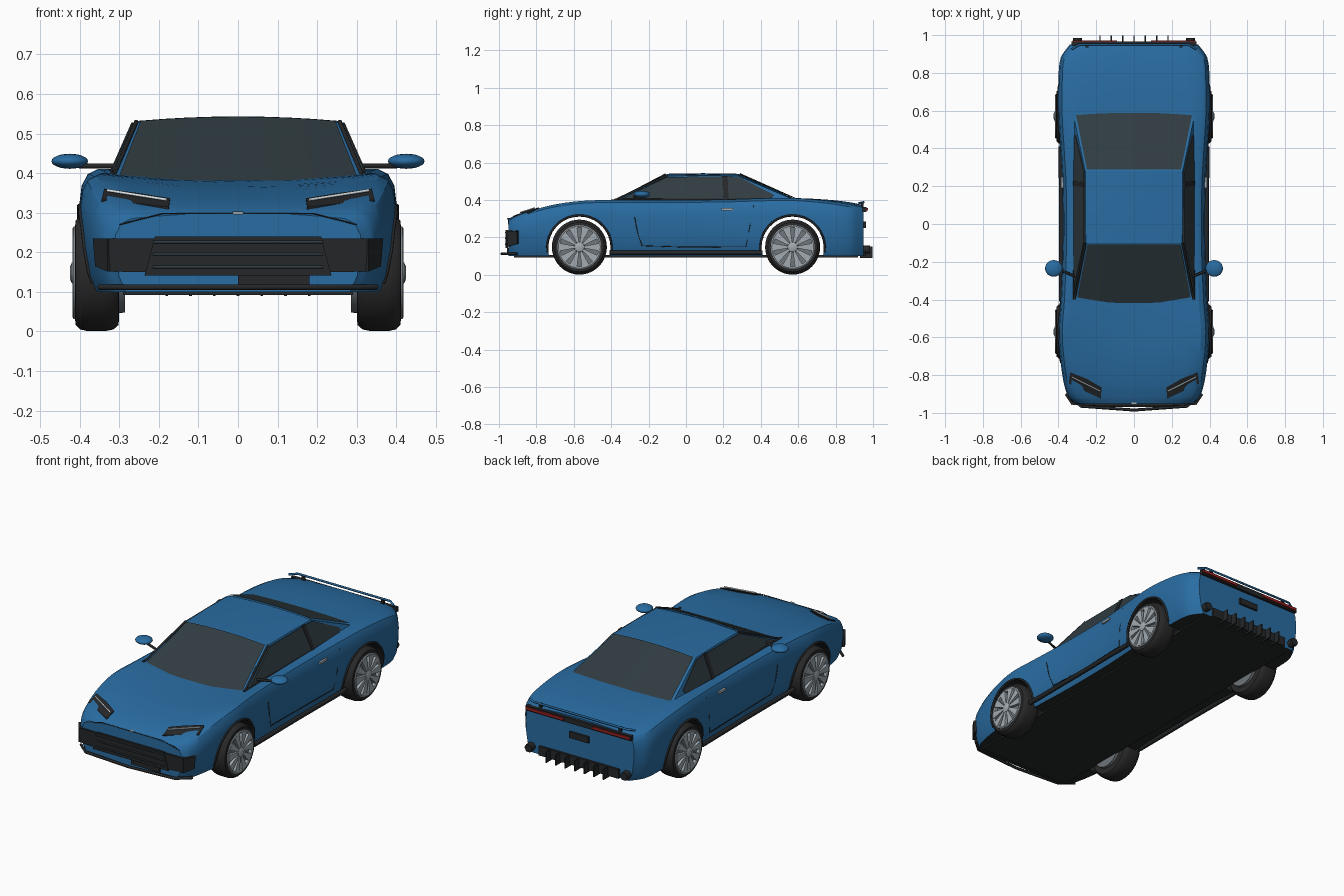
import bpy, bmesh, math
from mathutils import Vector as V
from mathutils.bvhtree import BVHTree

if "Cube" in bpy.data.objects:
    bpy.data.objects.remove(bpy.data.objects["Cube"])

def material(name, *c):
    m = bpy.data.materials.new(name)
    m.diffuse_color = (*c, 1)
    m.use_nodes = True
    m.node_tree.nodes["Principled BSDF"].inputs["Base Color"].default_value = m.diffuse_color
    return m

BLUE = material("paint", 0.022, 0.15, 0.36)
BLACK = material("black_trim", 0.018, 0.02, 0.022)
GLASS = material("glass", 0.03, 0.045, 0.052)
RUBBER = material("rubber", 0.022, 0.022, 0.022)
METAL = material("alloy", 0.36, 0.41, 0.45)
RED = material("red_lamp", 0.35, 0.015, 0.015)
WHITE = material("white_lamp", 0.75, 0.82, 0.86)

def mesh(name, verts, faces, mat, angle=None):
    me = bpy.data.meshes.new(name)
    me.from_pydata([tuple(v) for v in verts], [], faces)
    bm = bmesh.new()
    bm.from_mesh(me)
    bmesh.ops.recalc_face_normals(bm, faces=bm.faces)
    bm.to_mesh(me)
    bm.free()
    ob = bpy.data.objects.new(name, me)
    bpy.context.collection.objects.link(ob)
    me.materials.append(mat)
    if angle:
        smooth(ob, angle)
    return ob

def smooth(ob, angle):
    bpy.ops.object.select_all(action='DESELECT')
    ob.select_set(True)
    bpy.context.view_layer.objects.active = ob
    bpy.ops.object.shade_smooth_by_angle(angle=math.radians(angle))

def loft(name, rings, mat, angle=None, caps=True, closed=True):
    n = len(rings[0])
    faces = [(i*n+j, i*n+(j+1) % n, (i+1)*n+(j+1) % n, (i+1)*n+j)
             for i in range(len(rings)-1) for j in range(n if closed else n-1)]
    if caps:
        faces += [tuple(range(n)), tuple(range((len(rings)-1)*n, len(rings)*n))]
    return mesh(name, [p for r in rings for p in r], faces, mat, angle)

def panel(name, pts, t, mat):
    """Flat polygon given a thickness along its own normal."""
    pts = [V(p) for p in pts]
    nrm = (pts[1]-pts[0]).cross(pts[2]-pts[0]).normalized() * t / 2
    return loft(name, [[p-nrm for p in pts], [p+nrm for p in pts]], mat)

def box(name, lo, hi, mat):
    (a, b, c), (d, e, f) = lo, hi
    return panel(name, [(a, b, c), (d, b, c), (d, b, f), (a, b, f)], 0, mat) if b == e else \
        loft(name, [[(a, y, c), (d, y, c), (d, y, f), (a, y, f)] for y in (b, e)], mat)

def rod(name, pts, r, mat):
    cu = bpy.data.curves.new(name, 'CURVE')
    cu.dimensions, cu.bevel_depth, cu.bevel_resolution, cu.use_fill_caps = '3D', r, 1, True
    sp = cu.splines.new('POLY')
    sp.points.add(len(pts)-1)
    for p, q in zip(sp.points, pts):
        p.co = (*q, 1)
    cu.materials.append(mat)
    ob = bpy.data.objects.new(name, cu)
    bpy.context.collection.objects.link(ob)

# Body shell: stations of y, half width, shoulder height, centre height
ST = [(-.95, .315, .285, .30), (-.92, .345, .307, .313), (-.85, .37, .335, .335),
      (-.72, .39, .372, .358), (-.57, .40, .394, .37), (-.40, .388, .40, .38),
      (-.1, .377, .40, .388), (.2, .379, .402, .396), (.4, .39, .408, .405),
      (.57, .40, .41, .41), (.75, .40, .396, .402), (.88, .388, .375, .387),
      (.95, .34, .36, .372)]

def section(y, w, zt, zc):
    half = [(w-.032, .10), (w-.014, .14), (w-.003, .21), (w, zt-.09), (w-.006, zt-.04),
            (w-.02, zt-.013), (w-.045, zt), (w*.7, zt*.65+zc*.35), (w*.35, zt*.15+zc*.85)]
    return ([V((x, y, z)) for x, z in half] + [V((0, y, zc))]
            + [V((-x, y, z)) for x, z in reversed(half)])

rings = []
for i in range(len(ST)-1):
    p = [ST[max(0, min(len(ST)-1, i+k))] for k in (-1, 0, 1, 2)]
    for t in (0, .25, .5, .75):
        y = p[1][0] + (p[2][0]-p[1][0]) * t
        row = [y]
        for a in (1, 2, 3):
            h = p[2][0]-p[1][0]
            m1 = (p[2][a]-p[0][a]) / (p[2][0]-p[0][0]) * h
            m2 = (p[3][a]-p[1][a]) / (p[3][0]-p[1][0]) * h
            row.append((2*t**3-3*t**2+1)*p[1][a] + (t**3-2*t**2+t)*m1
                       + (3*t**2-2*t**3)*p[2][a] + (t**3-t**2)*m2)
        rings.append(section(*row))
rings.append(section(*ST[-1]))
body = loft("body_shell", rings, BLUE)
body.data.materials.append(BLACK)
bm = bmesh.new()
bm.from_mesh(body.data)
bvh = BVHTree.FromBMesh(bm)
bm.free()

def side_pt(s, y, z, off=0.0):
    hit = bvh.ray_cast(V((s, y, z)), V((-s, 0, 0)))[0]
    return V(((hit.x if hit else s*.37) + s*off, y, z))

def top_pt(x, y, off=0.0):
    return bvh.ray_cast(V((x, y, 1)), V((0, 0, -1)))[0] + V((0, 0, off))

# Wheel arches cut through the shell
AX, AZ, AR = .57, .145, .168
for y in (-AX, AX):
    bpy.ops.mesh.primitive_cylinder_add(vertices=48, radius=AR, depth=1.2,
                                        location=(0, y, AZ), rotation=(0, math.pi/2, 0))
    cut = bpy.context.object
    cut.hide_render = True
    mod = body.modifiers.new("arch", 'BOOLEAN')
    mod.operation, mod.object, mod.solver = 'DIFFERENCE', cut, 'EXACT'
    bpy.context.view_layer.objects.active = body
    bpy.ops.object.modifier_apply(modifier=mod.name)
    bpy.data.objects.remove(cut)
for f in body.data.polygons:
    c = f.center
    well = abs(f.normal.x) < .2 and math.hypot(abs(c.y)-AX, c.z-AZ) < AR+.003
    f.material_index = 1 if well or f.normal.z < -.9 else 0
smooth(body, 32)
box("floor_pan", (-.29, -.92, .092), (.29, .92, .106), BLACK)

# Cabin: rows of half width, y, z, crown
ROWS = [(.318, -.415, .375, .0), (.255, -.10, .528, .012), (.257, .09, .531, .012),
        (.258, .28, .528, .012), (.322, .585, .398, .006)]
FS = [i/4-1 for i in range(9)]

def cabin_row(r, fs, off=(0, 0, 0)):
    return [V((r[0]*f, r[1], r[2]+r[3]*(1-f*f))) + V(off) for f in fs]

def blend(a, b, t):
    return [p+(q-p)*t for p, q in zip(a, b)]

cab = [cabin_row(r, FS) for r in ROWS]
verts = [p for r in cab for p in r]
faces = [(i*9+j, i*9+j+1, i*9+j+10, i*9+j+9) for i in range(4) for j in range(8)]
faces += [(0, 9, 18, 27, 36), (8, 17, 26, 35, 44), tuple(range(9)), tuple(range(36, 45)), (0, 8, 44, 36)]
mesh("cabin", verts, faces, BLUE, 20)
for name, a, b, off in (("windscreen", 0, 1, (0, -.003, .006)), ("rear_window", 4, 3, (0, .003, .006))):
    fs = [f*.96 for f in FS]
    ra, rb = cabin_row(ROWS[a], fs, off), cabin_row(ROWS[b], fs, off)
    loft(name, [blend(ra, rb, .0), blend(ra, rb, .98)], GLASS, 30, caps=False, closed=False)

def cab_side(s, y, z):
    return V((s*(.320 - (z-.39)*.44), y, z))

def wheel(s, y):
    def lathe(name, prof, mat, angle, n=40):
        loft(name, [[(s*x, y+r*math.cos(a*math.tau/n), .148+r*math.sin(a*math.tau/n))
                     for a in range(n)] for x, r in prof], mat, angle)
    lathe("tyre", [(.30, .11), (.302, .132), (.315, .143), (.335, .147), (.38, .147),
                   (.398, .143), (.41, .132), (.412, .114), (.395, .11)], RUBBER, 35)
    lathe("rim_disc", [(.285, .10), (.398, .112)], material("rim_back", .16, .18, .2), 30)
    lathe("rim_lip", [(.395, .117), (.415, .117), (.418, .112), (.414, .104), (.395, .104)], METAL, 40)
    lathe("hub", [(.395, .03), (.42, .026), (.425, .014)], METAL, 30, 16)
    for k in range(10):
        a = k*math.tau/10
        d, e = V((0, math.cos(a), math.sin(a))), V((0, -math.sin(a), math.cos(a)))
        o = V((s*.41, y, .148))
        panel("spoke", [o+d*.02-e*.005, o+d*.108-e*.021, o+d*.108+e*.021, o+d*.02+e*.005], .016, METAL)

for s in (1, -1):
    for y in (-AX, AX):
        wheel(s, y)
        arc = [(y+(AR+.004)*math.cos(a), AZ+(AR+.004)*math.sin(a))
               for a in [math.radians(-8+i*196/20) for i in range(21)]]
        rod("arch_trim", [side_pt(s, u, z, .001) for u, z in arc], .006, BLACK)
    # Side glass, pillars and trims
    panel("door_window", [cab_side(s, *p) for p in ((-.34, .405), (-.10, .521), (.195, .523), (.205, .405))], .012, GLASS)
    panel("quarter_window", [cab_side(s, *p) for p in ((.225, .405), (.22, .523), (.285, .52), (.47, .425), (.455, .405))], .012, GLASS)
    panel("centre_pillar", [cab_side(s, *p) for p in ((.203, .40), (.193, .525), (.222, .525), (.228, .40))], .018, BLACK)
    rod("belt_trim", [cab_side(s, -.40, .398), cab_side(s, 0, .403), cab_side(s, .47, .405)], .006, BLACK)
    rod("windscreen_pillar", [V((s*.318, -.412, .385)), V((s*.257, -.10, .53))], .006, BLACK)
    # Door seams, handle and sill
    seam = [(-.275, .31), (-.26, .23), (-.235, .155), (0, .148), (.32, .15), (.34, .25), (.362, .37)]
    rod("door_seam", [side_pt(s, *p) for p in seam], .0025, BLACK)
    h = side_pt(s, .22, .35, .004)
    box("door_handle", (h.x-.006, .19, .344), (h.x+.006, .25, .356), METAL)
    rod("side_skirt", [V((s*x, y, .118)) for x, y in ((.385, -.41), (.383, 0), (.387, .41))], .013, BLACK)
    # Mirror
    bpy.ops.mesh.primitive_uv_sphere_add(segments=24, ring_count=12, location=(s*.425, -.235, .43))
    m = bpy.context.object
    m.name, m.scale = "mirror", (.046, .044, .019)
    m.data.materials.append(BLUE)
    smooth(m, 60)
    rod("mirror_stalk", [V((s*.305, -.28, .418)), V((s*.40, -.24, .418))], .007, BLACK)
    # Headlamp
    lamp = [(.175, -.925), (.345, -.845), (.338, -.785), (.25, -.82), (.172, -.865)]
    pts = [top_pt(s*x, y, .006) for x, y in lamp]
    loft("headlamp", [[p-V((0, 0, .025)) for p in pts], pts], BLACK)
    rod("headlamp_strip", [top_pt(s*x, y, .009) for x, y in ((.18, -.885), (.25, -.85), (.33, -.81))], .004, WHITE)
    # Front intakes, rear lamps and exhausts
    panel("side_intake", [(s*.20, -.953, .235), (s*.325, -.95, .235), (s*.328, -.945, .152), (s*.22, -.953, .15)], .016, BLACK)
    panel("side_intake_return", [(s*.325, -.955, .235), (s*.362, -.90, .235), (s*.356, -.90, .165), (s*.325, -.955, .152)], .012, BLACK)
    box("tail_lamp", (min(s*.09, s*.325), .95, .343), (max(s*.09, s*.325), .972, .357), RED)
    rod("exhaust", [V((s*.30, .93, .135)), V((s*.30, .985, .135))], .024, BLACK)

# Nose
panel("grille", [(-.21, -.958, .24), (.21, -.958, .24), (.236, -.958, .142), (-.236, -.958, .142)], .012, BLACK)
for z in (.163, .195, .226):
    rod("grille_bar", [(-.215, -.965, z), (.215, -.965, z)], .004, GLASS)
box("lower_intake", (0, -.958, .115), (.18, -.945, .142), BLACK)
box("nose_badge_plain", (-.012, -.956, .296), (.012, -.945, .303), METAL)
rod("bonnet_seam", [(-.30, -.951, .27), (-.19, -.951, .298), (.19, -.951, .298), (.30, -.951, .27)], .002, BLACK)
rod("front_splitter", [(-.35, -.905, .112), (-.28, -.965, .112), (0, -.985, .112),
                       (.28, -.965, .112), (.35, -.905, .112)], .008, BLACK)

# Tail
box("tail_lamp_band", (-.33, .945, .335), (.33, .965, .363), BLACK)
rod("tail_spoiler", [(-.33, .925, .383), (-.29, .95, .388), (.29, .95, .388), (.33, .925, .383)], .006, BLUE)
for x in (-.25, .25):
    box("spoiler_post", (x-.008, .935, .36), (x+.008, .95, .388), BLACK)
box("number_plate_blank", (-.06, .945, .25), (.06, .962, .285), BLACK)
box("diffuser", (-.25, .935, .10), (.25, .962, .152), BLACK)
for k in range(-3, 4):
    panel("diffuser_fin", [(k*.06, .93, .09), (k*.06, .998, .09), (k*.06, .998, .15), (k*.06, .93, .15)], .007, BLACK)
